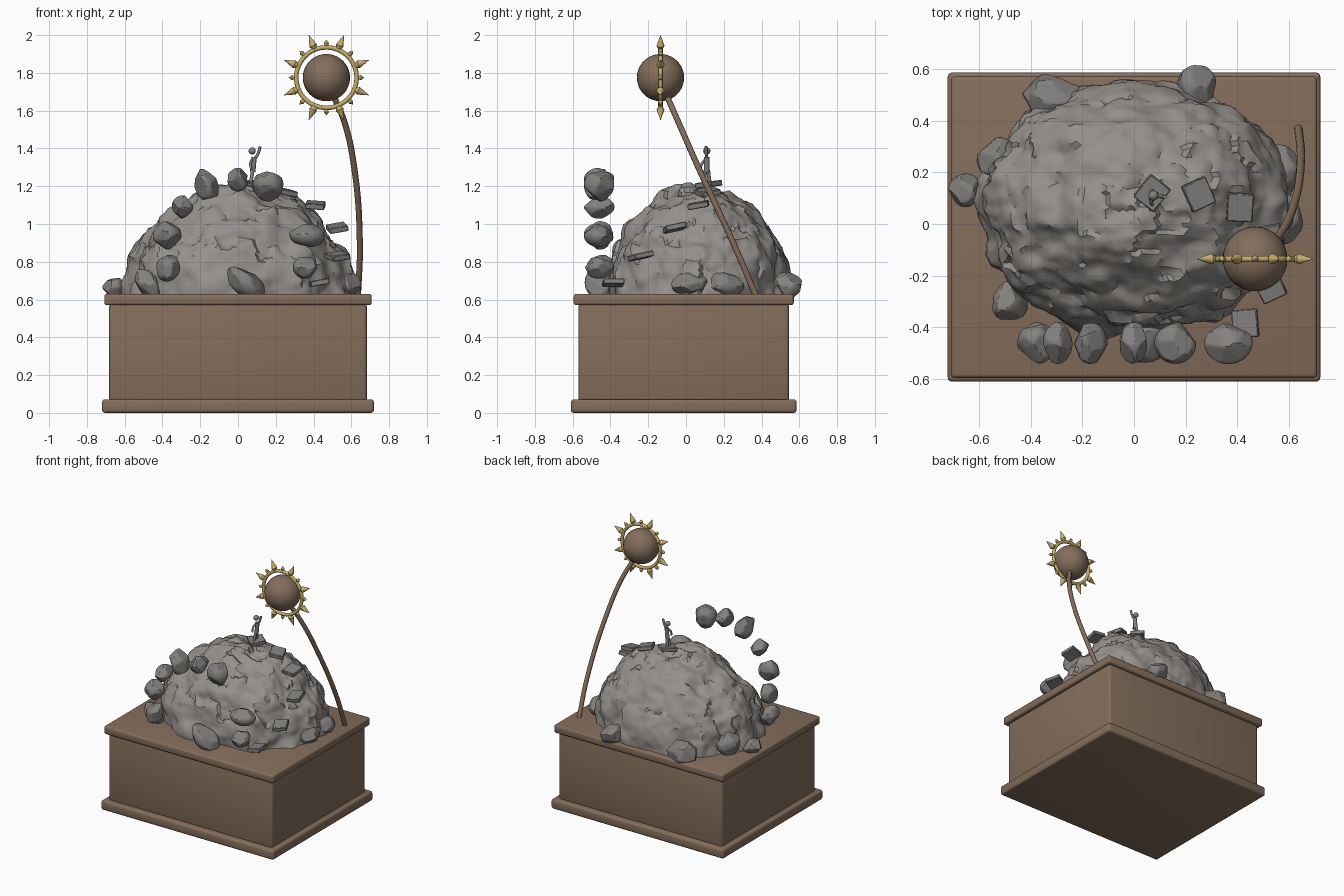
import bpy, bmesh, math, random
from mathutils import Vector, Matrix, Euler, noise

random.seed(4)
cube = bpy.data.objects.get("Cube")
if cube:
    bpy.data.objects.remove(cube, do_unlink=True)


def material(name, rgb):
    m = bpy.data.materials.new(name)
    m.use_nodes = True
    m.diffuse_color = (*rgb, 1)
    m.node_tree.nodes["Principled BSDF"].inputs["Base Color"].default_value = (*rgb, 1)
    return m


BROWN = material("brown wood", (0.23, 0.155, 0.105))
STONE = material("grey rock", (0.30, 0.28, 0.26))
DARK = material("dark grey stone", (0.23, 0.22, 0.21))
GOLD = material("gold", (0.56, 0.42, 0.15))


def finish(name, bm, mat, angle=30):
    bmesh.ops.recalc_face_normals(bm, faces=bm.faces)
    me = bpy.data.meshes.new(name)
    bm.to_mesh(me)
    bm.free()
    me.shade_smooth()
    me.set_sharp_from_angle(angle=math.radians(angle))
    me.materials.append(mat)
    ob = bpy.data.objects.new(name, me)
    bpy.context.collection.objects.link(ob)
    return ob


def box(name, centre, size, mat, bevel, segments=1, rot=(0, 0, 0)):
    bm = bmesh.new()
    bmesh.ops.create_cube(bm, size=1)
    bmesh.ops.scale(bm, vec=size, verts=bm.verts)
    bmesh.ops.bevel(bm, geom=bm.edges[:], offset=bevel, segments=segments,
                    profile=0.5, affect='EDGES')
    ob = finish(name, bm, mat, 40)
    ob.location = centre
    ob.rotation_euler = [math.radians(a) for a in rot]
    return ob


def tube(name, points, radius, mat):
    cu = bpy.data.curves.new(name, 'CURVE')
    cu.dimensions = '3D'
    cu.bevel_depth = radius
    cu.bevel_resolution = 3
    cu.use_fill_caps = True
    sp = cu.splines.new('BEZIER')
    sp.bezier_points.add(len(points) - 1)
    for bp, p in zip(sp.bezier_points, points):
        bp.co = p
        bp.handle_left_type = bp.handle_right_type = 'AUTO'
    cu.materials.append(mat)
    ob = bpy.data.objects.new(name, cu)
    bpy.context.collection.objects.link(ob)
    return ob


def ball(name, centre, radius, mat):
    bm = bmesh.new()
    bmesh.ops.create_uvsphere(bm, u_segments=32, v_segments=20, radius=radius)
    ob = finish(name, bm, mat)
    ob.location = centre
    return ob


def stone(name, centre, size, tilt=0):
    """A ball chopped by random planes into a worn boulder."""
    bm = bmesh.new()
    bmesh.ops.create_icosphere(bm, subdivisions=4, radius=1.08)
    for _ in range(15):
        n = Vector([random.uniform(-1, 1) for _ in range(3)]).normalized()
        cut = random.uniform(0.8, 0.95)
        for v in bm.verts:
            d = v.co.dot(n)
            if d > cut:
                v.co -= n * (d - cut)
    bmesh.ops.scale(bm, vec=size, verts=bm.verts)
    ob = finish(name, bm, DARK, 25)
    ob.location = centre
    ob.rotation_euler = (0, math.radians(tilt), 0)
    return ob


# Plinth
box("plinth_foot", (0, -0.012, 0.036), (1.44, 1.195, 0.072), BROWN, 0.016, 3)
box("plinth_body", (0, -0.012, 0.32), (1.365, 1.115, 0.52), BROWN, 0.018, 3)
box("plinth_top", (0, -0.012, 0.6), (1.415, 1.165, 0.06), BROWN, 0.014, 3)

# Craggy mound: an ellipsoid roughened by soft lumps and stepped ledges
bm = bmesh.new()
bmesh.ops.create_icosphere(bm, subdivisions=6, radius=1)
for v in bm.verts:
    n = v.co.copy()
    lump = 0.06 * noise.noise(n * 2.2) + 0.04 * noise.noise(n * 5 + Vector((3, 1, 7)))
    grain = 0.02 * noise.noise(n * 11)
    ledge = 0.02 * noise.cell(n * 6 + 0.5 * noise.noise_vector(n * 4))
    k = 0.99 + lump + grain + ledge
    v.co = Vector((n.x * 0.615 * k, n.y * 0.495 * k + 0.065, 0.6 + n.z * 0.6 * k))
    v.co.z = max(v.co.z, 0.6)
bmesh.ops.dissolve_degenerate(bm, dist=0.0002, edges=bm.edges[:])
finish("rock_mound", bm, STONE, 38)

# Arch of floating stones in front
arch = [(-0.37, 0.77, 0.06, 0.07, 20), (-0.375, 0.94, 0.07, 0.07, 0),
        (-0.295, 1.09, 0.053, 0.057, 10), (-0.17, 1.21, 0.058, 0.093, -20),
        (0, 1.235, 0.055, 0.058, 0), (0.16, 1.205, 0.075, 0.08, 0),
        (0.365, 0.94, 0.087, 0.058, 5), (0.355, 0.77, 0.06, 0.055, 0)]
for i, (x, z, w, h, t) in enumerate(arch):
    stone(f"arch_stone_{i + 1}", (x, -0.46, z), (w, 0.075, h), t)

# Boulders around the foot of the mound
boulders = [(0.04, -0.45, 0.69, 0.11, 0.08, 0.065, 35), (-0.48, -0.3, 0.68, 0.055, 0.075, 0.09, -35),
            (-0.65, 0.13, 0.66, 0.065, 0.06, 0.055, 30), (-0.32, 0.49, 0.67, 0.11, 0.09, 0.08, 0),
            (0.235, 0.53, 0.67, 0.08, 0.085, 0.07, 0), (0.59, 0.02, 0.68, 0.06, 0.09, 0.06, 0),
            (0.56, 0.2, 0.68, 0.08, 0.1, 0.07, 0), (-0.53, 0.25, 0.7, 0.08, 0.08, 0.08, 0)]
for i, (x, y, z, a, b, c, t) in enumerate(boulders):
    stone(f"boulder_{i + 1}", (x, y, z), (a, b, c), t)

# Stepping slabs winding down the mound
slabs = [(0.07, 0.12, 1.21, 5, 5, -38), (0.25, 0.115, 1.17, 8, 10, 25),
         (0.41, 0.065, 1.1, 10, 4, -3), (0.525, -0.06, 0.98, 12, -10, 10),
         (0.525, -0.24, 0.83, 10, -8, 25), (0.43, -0.385, 0.69, 0, -10, 5)]
for i, (x, y, z, a, b, c) in enumerate(slabs):
    box(f"step_slab_{i + 1}", (x, y, z), (0.1, 0.11, 0.03), DARK, 0.004, 1, (a, b, c))

# Small figure waving at the top
tube("figure_body", [(0.078, 0.11, 1.275), (0.085, 0.11, 1.355)], 0.015, DARK)
ball("figure_head", (0.075, 0.11, 1.387), 0.019, DARK)
tube("figure_raised_arm", [(0.088, 0.11, 1.345), (0.105, 0.107, 1.37), (0.118, 0.105, 1.41)], 0.008, DARK)
tube("figure_lowered_arm", [(0.075, 0.105, 1.345), (0.066, 0.085, 1.32), (0.07, 0.075, 1.29)], 0.007, DARK)
for side, dy in (("left", -0.015), ("right", 0.015)):
    tube(f"figure_{side}_leg", [(0.078, 0.11 + dy / 2, 1.285), (0.068, 0.11 + dy, 1.22)], 0.01, DARK)

# Curved pole leaning forward to the sun
tube("sun_pole", [(0.635, 0.375, 0.61), (0.645, 0.25, 0.9), (0.615, 0.065, 1.3),
                  (0.56, -0.045, 1.55), (0.485, -0.12, 1.72)], 0.016, BROWN)

# Sun ball, ring and alternating long and short rays
SUN = Vector((0.468, -0.135, 1.775))
ball("sun_ball", SUN, 0.125, BROWN)
bpy.ops.mesh.primitive_torus_add(location=SUN, rotation=(math.pi / 2, 0, 0), major_radius=0.16,
                                 minor_radius=0.012, major_segments=64, minor_segments=12)
ring = bpy.context.object
ring.name = "sun_ring"
ring.data.materials.append(GOLD)
ring.data.shade_smooth()

bm = bmesh.new()
for i in range(16):
    wide, tip = ((0.013, 0.2), (0.021, 0.243))[i % 2]
    turn = Matrix.Translation(SUN) @ Matrix.Rotation(i * math.pi / 8, 4, 'Y')
    for r1, r2, lo, hi in ((wide * 0.5, wide, 0.163, 0.183), (wide, 0.001, 0.183, tip)):
        bmesh.ops.create_cone(bm, cap_ends=True, segments=12, radius1=r1, radius2=r2, depth=hi - lo,
                              matrix=turn @ Matrix.Translation((0, 0, (lo + hi) / 2)))
finish("sun_rays", bm, GOLD, 40)
